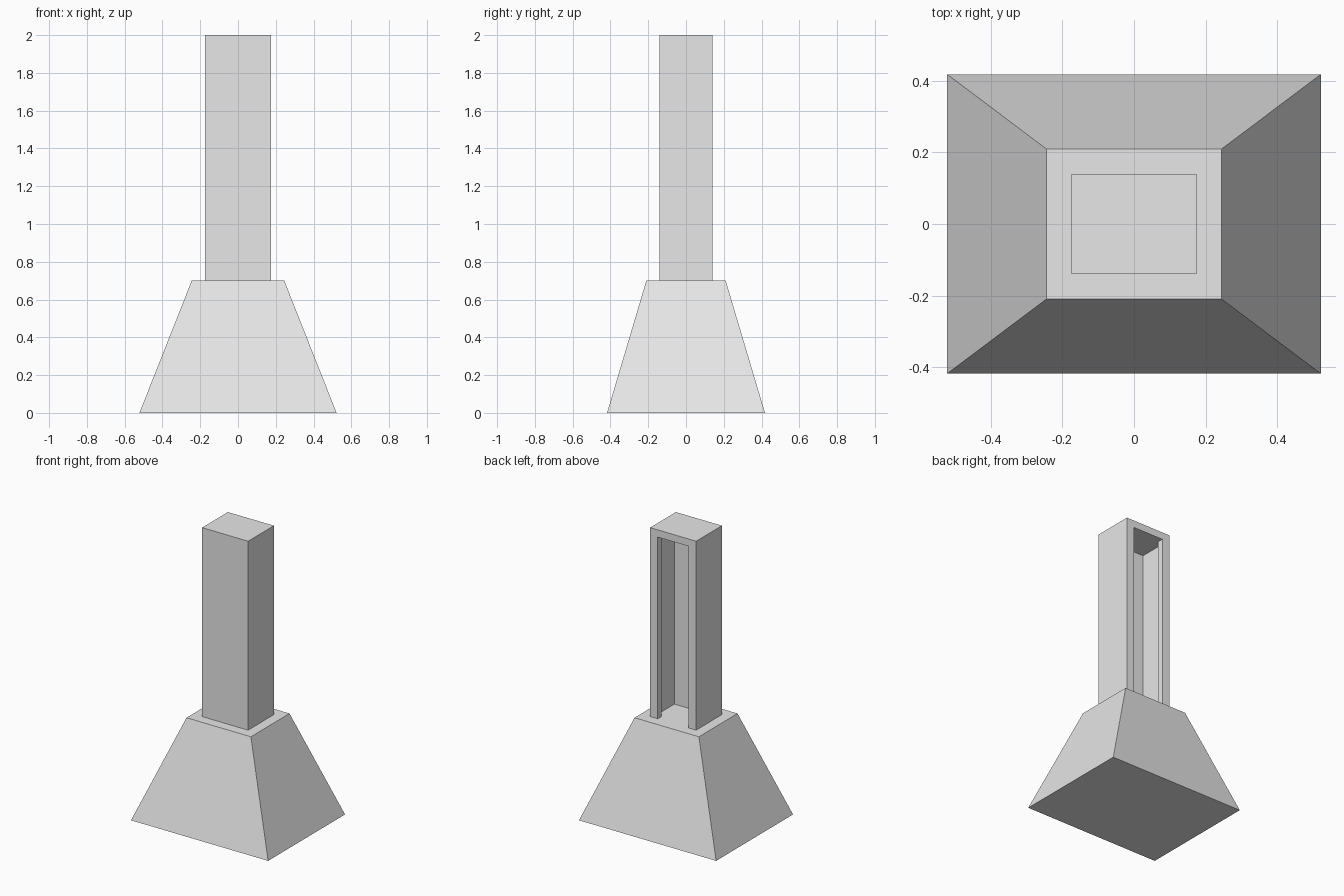
import bpy
import bmesh

cube = bpy.data.objects.get("Cube")
if cube:
    bpy.data.objects.remove(cube, do_unlink=True)

grey = bpy.data.materials.new("light_grey")
grey.use_nodes = True
grey.diffuse_color = (0.8, 0.8, 0.8, 1)
grey.node_tree.nodes["Principled BSDF"].inputs["Base Color"].default_value = grey.diffuse_color


def rectangle(half_x, half_y):
    return [(-half_x, -half_y), (half_x, -half_y), (half_x, half_y), (-half_x, half_y)]


def loft(name, lower, upper, z0, z1):
    """Solid between two matching outlines at two heights."""
    bm = bmesh.new()
    low = [bm.verts.new((x, y, z0)) for x, y in lower]
    high = [bm.verts.new((x, y, z1)) for x, y in upper]
    bm.faces.new(low[::-1])
    bm.faces.new(high)
    for i in range(len(low)):
        j = (i + 1) % len(low)
        bm.faces.new((low[i], low[j], high[j], high[i]))
    bmesh.ops.recalc_face_normals(bm, faces=bm.faces)
    mesh = bpy.data.meshes.new(name)
    bm.to_mesh(mesh)
    bm.free()
    mesh.materials.append(grey)
    obj = bpy.data.objects.new(name, mesh)
    bpy.context.scene.collection.objects.link(obj)
    return obj


BASE_TOP, TOP = 0.7, 2.0
HALF_X, HALF_Y = 0.175, 0.14

# Tapered base
loft("tapered_base", rectangle(0.522, 0.418), rectangle(0.245, 0.21), 0, BASE_TOP)

# Upright column
column_outline = rectangle(HALF_X, HALF_Y)
column = loft("hollow_column", column_outline, column_outline, BASE_TOP, TOP)

# T-shaped channel: wide cavity inside, narrower slot through the back
cavity_x, slot_x = 0.157, 0.117
front_y, lip_y, beyond_y = -0.098, 0.098, 0.3
half = [(cavity_x, front_y), (cavity_x, lip_y), (slot_x, lip_y), (slot_x, beyond_y)]
channel_outline = half + [(-x, y) for x, y in reversed(half)]
cutter = loft("channel_cutter", channel_outline, channel_outline, BASE_TOP - 0.2, TOP - 0.05)
cutter.hide_render = True

# Cut the channel and discard the cutter
cut = column.modifiers.new("channel", "BOOLEAN")
cut.operation = "DIFFERENCE"
cut.solver = "EXACT"
cut.object = cutter
bpy.context.view_layer.objects.active = column
bpy.ops.object.modifier_apply(modifier=cut.name)
bpy.data.objects.remove(cutter, do_unlink=True)
